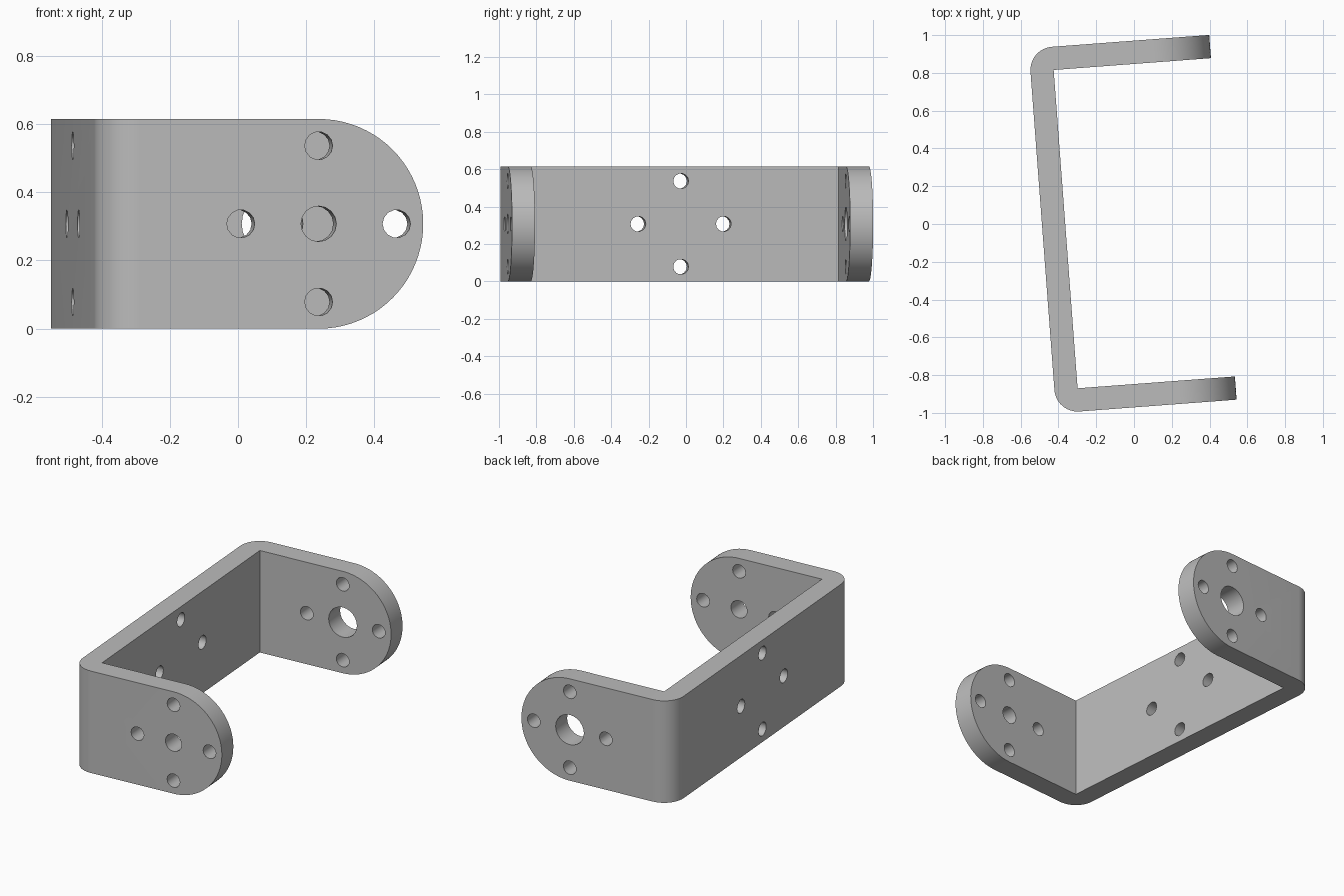
import bpy, bmesh, math
from mathutils import Matrix, Vector

cube = bpy.data.objects.get("Cube")
if cube:
    bpy.data.objects.remove(cube, do_unlink=True)

HEIGHT, THICK = 0.615, 0.123
BACK, TIP, HALF = -0.486, 0.472, 0.968   # bracket extents before turning
TURN = math.radians(4.3)
END_R = HEIGHT / 2
HUB = TIP - END_R                        # centre of the rounded ends
RING, SMALL = 0.229, 0.041               # screw circle and screw hole radii

steel = bpy.data.materials.new("plain grey")
steel.use_nodes = True
GREY = (0.5, 0.5, 0.5, 1)
steel.diffuse_color = GREY
steel.node_tree.nodes["Principled BSDF"].inputs["Base Color"].default_value = GREY


def arc(cx, cy, r, start, end, n):
    angles = [math.radians(start + (end - start) * i / n) for i in range(n + 1)]
    return [(cx + r * math.cos(a), cy + r * math.sin(a)) for a in angles]


def prism(name, outline, depth, matrix=Matrix()):
    """Extrude a flat outline along its local z."""
    bm = bmesh.new()
    face = bm.faces.new([bm.verts.new((x, y, 0)) for x, y in outline])
    out = bmesh.ops.extrude_face_region(bm, geom=[face])
    top = [v for v in out["geom"] if isinstance(v, bmesh.types.BMVert)]
    bmesh.ops.translate(bm, verts=top, vec=(0, 0, depth))
    bm.transform(matrix)
    bmesh.ops.recalc_face_normals(bm, faces=bm.faces)
    mesh = bpy.data.meshes.new(name)
    bm.to_mesh(mesh)
    bm.free()
    obj = bpy.data.objects.new(name, mesh)
    bpy.context.collection.objects.link(obj)
    mesh.materials.append(steel)
    return obj


def carve(target, cutter, operation):
    cutter.hide_render = True
    mod = target.modifiers.new("carve", "BOOLEAN")
    mod.operation, mod.solver, mod.object = operation, "EXACT", cutter
    bpy.context.view_layer.objects.active = target
    bpy.ops.object.modifier_apply(modifier=mod.name)
    bpy.data.objects.remove(cutter, do_unlink=True)


def drill(target, centre, axis, radius, sides=14):
    turn = Vector(axis).to_track_quat("Z", "Y").to_matrix().to_4x4()
    place = Matrix.Translation(centre) @ turn @ Matrix.Translation((0, 0, -0.2))
    carve(target, prism("drill", arc(0, 0, radius, 0, 360, sides)[:-1], 0.4, place),
          "DIFFERENCE")


# U-shaped strip with round outer bends and sharp inner corners
inner_x, inner_y = BACK + THICK, HALF - THICK
strip = [(TIP + 0.1, HALF)]
strip += arc(inner_x, inner_y, THICK, 90, 180, 12)
strip += arc(inner_x, -inner_y, THICK, 180, 270, 12)
strip += [(TIP + 0.1, -HALF), (TIP + 0.1, -inner_y), (inner_x, -inner_y),
          (inner_x, inner_y), (TIP + 0.1, inner_y)]
bracket = prism("u_bracket", strip, HEIGHT + 0.2, Matrix.Translation((0, 0, -0.1)))

# Trim to height and round the arm ends
side = [(-1, 0)] + arc(HUB, END_R, END_R, -90, 90, 40) + [(-1, HEIGHT)]
upright = Matrix.Translation((0, 1.2, 0)) @ Matrix.Rotation(math.pi / 2, 4, "X")
carve(bracket, prism("side_trim", side, 2.4, upright), "INTERSECT")

# Hub holes: small in the front arm, large in the back arm
arm_y = HALF - THICK / 2
for y, hub_r, sides in ((-arm_y, 0.052, 16), (arm_y, 0.09, 24)):
    drill(bracket, (HUB, y, END_R), (0, 1, 0), hub_r, sides)

# Four screw holes on each arm and on the back plate
for a, b in ((RING, 0), (-RING, 0), (0, RING), (0, -RING)):
    for y in (-arm_y, arm_y):
        drill(bracket, (HUB + a, y, END_R + b), (0, 1, 0), SMALL)
    drill(bracket, (BACK + THICK / 2, a, END_R + b), (1, 0, 0), SMALL)

bracket.data.transform(Matrix.Rotation(TURN, 4, "Z"))
bpy.ops.object.select_all(action="DESELECT")
bracket.select_set(True)
bpy.context.view_layer.objects.active = bracket
bpy.ops.object.shade_smooth_by_angle(angle=math.radians(35))
